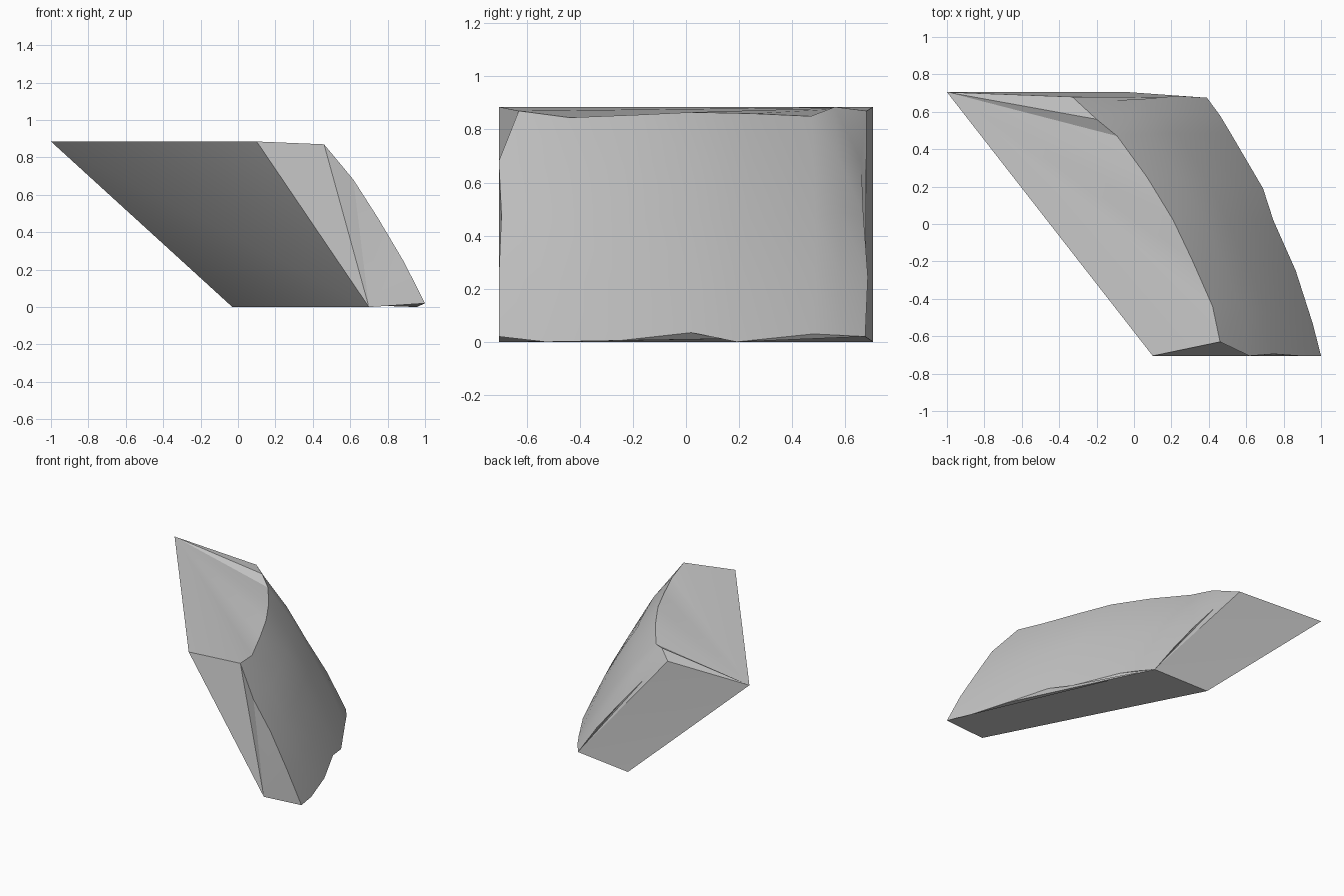
import bpy, bmesh, math
from mathutils import Vector

if "Cube" in bpy.data.objects:
    bpy.data.objects.remove(bpy.data.objects["Cube"], do_unlink=True)

# single stone colour
stone = bpy.data.materials.new("stone_grey")
stone.use_nodes = True
grey = (0.57, 0.57, 0.57, 1)
stone.diffuse_color = grey
bsdf = next(n for n in stone.node_tree.nodes if n.type == 'BSDF_PRINCIPLED')
bsdf.inputs["Base Color"].default_value = grey
bsdf.inputs["Roughness"].default_value = 0.9

# rims of the curved outer wall, front to back
top_rim = [(.46, -.63, .87), (.42, -.44, .845), (.31, -.19, .855), (.21, .02, .865),
           (.07, .25, .86), (-.09, .47, .85), (-.2, .56, .885), (-.33, .68, .87)]
low_rim = [(1, -.705, .02), (.955, -.53, 0), (.865, -.25, .005), (.745, .02, .035),
           (.69, .19, 0), (.52, .48, .03), (.46, .58, .025), (.39, .675, .02)]
# height fraction of each wall row, its outward bulge, and the y of its front and back ends
rows = [(0, 0, -.63, .68), (.24, .034, -.705, .66), (.48, .035, -.695, .668),
        (.75, .026, -.705, .685), (1, 0, -.705, .675)]

bm = bmesh.new()
wall = []
for t, bulge, y_front, y_back in rows:
    line = []
    for i, (a, b) in enumerate(zip(top_rim, low_rim)):
        p = Vector(a).lerp(Vector(b), t) + Vector((.8, .3, .45)) * bulge
        if i == 0:
            p.y = y_front
        elif i == len(top_rim) - 1:
            p.y = y_back
        line.append(bm.verts.new(p))
    wall.append(line)


def fan(centre, ring):
    """Triangles from one corner to each pair of neighbouring points."""
    for a, b in zip(ring, ring[1:]):
        bm.faces.new((centre, a, b))


# corners of the broken inner side
top_back = bm.verts.new((-1, .705, .885))
top_front = bm.verts.new((.1, -.705, .885))
low_front = bm.verts.new((.7, -.705, 0))
low_back = bm.verts.new((-.03, .705, 0))

# curved outer wall
for upper, lower in zip(wall, wall[1:]):
    for i in range(len(upper) - 1):
        bm.faces.new((upper[i], upper[i + 1], lower[i + 1], lower[i]))

front_edge = [r[0] for r in wall]
back_edge = [r[-1] for r in wall]
low_edge = wall[-1]
fan(top_back, [top_front] + wall[0])                                 # top
fan(low_front, [top_front] + front_edge)                             # front end
fan(back_edge[-1], [low_back, top_back] + back_edge[:-1])            # back end
fan(low_edge[-1], [low_back, low_front] + low_edge[:-1])             # underside
fan(top_back, [top_front, low_front, low_back])                      # inner side

bmesh.ops.recalc_face_normals(bm, faces=bm.faces[:])
mesh = bpy.data.meshes.new("stone_chunk")
bm.to_mesh(mesh)
bm.free()
mesh.materials.append(stone)
chunk = bpy.data.objects.new("stone_chunk", mesh)
bpy.context.collection.objects.link(chunk)

# smooth shading with crisp breaks
bpy.ops.object.select_all(action='DESELECT')
chunk.select_set(True)
bpy.context.view_layer.objects.active = chunk
bpy.ops.object.shade_smooth_by_angle(angle=math.radians(27))
